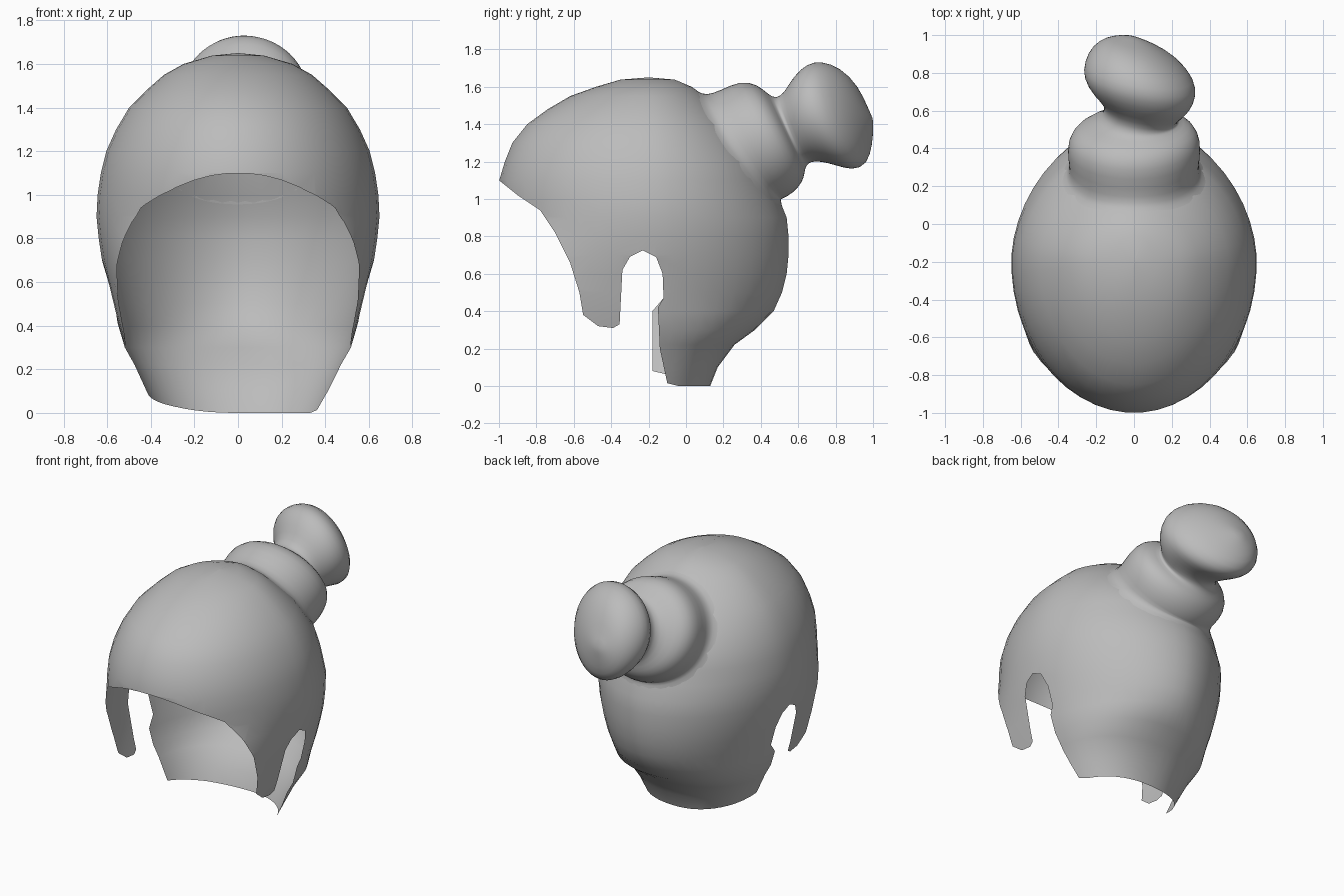
import bpy, bmesh, math
from mathutils import Vector
from mathutils.bvhtree import BVHTree

if "Cube" in bpy.data.objects:
    bpy.data.objects.remove(bpy.data.objects["Cube"])

grey = bpy.data.materials.new("hair_grey")
grey.diffuse_color = (0.5, 0.5, 0.5, 1)
grey.use_nodes = True
grey.node_tree.nodes["Principled BSDF"].inputs["Base Color"].default_value = grey.diffuse_color


def loft(bm, rings, cap_start=None, cap_end=None):
    """Skin closed rings of points, with optional pole caps."""
    vs = [[bm.verts.new(p) for p in r] for r in rings]
    n = len(vs[0])
    for a, b in zip(vs, vs[1:]):
        for i in range(n):
            j = (i + 1) % n
            bm.faces.new((a[i], a[j], b[j], b[i]))
    for pole, ring in ((cap_start, vs[0]), (cap_end, vs[-1])):
        if pole:
            c = bm.verts.new(pole)
            for i in range(n):
                bm.faces.new((ring[i], ring[(i + 1) % n], c))
    bmesh.ops.recalc_face_normals(bm, faces=bm.faces[:])


def finish(bm, name):
    me = bpy.data.meshes.new(name)
    bm.to_mesh(me)
    bm.free()
    me.materials.append(grey)
    ob = bpy.data.objects.new(name, me)
    bpy.context.collection.objects.link(ob)
    for p in me.polygons:
        p.use_smooth = True
    return ob


def inside(poly, y, z):
    hit = False
    for (y1, z1), (y2, z2) in zip(poly, poly[1:] + poly[:1]):
        if (z1 > z) != (z2 > z) and y < (y2 - y1) * (z - z1) / (z2 - z1) + y1:
            hit = not hit
    return hit


# Cap of hair: height, half width, front y, back y
sections = [(1.638, .12, -.35, -.06), (1.6, .25, -.48, .03), (1.55, .34, -.62, .10),
            (1.48, .42, -.74, .18), (1.4, .50, -.85, .27), (1.3, .56, -.93, .35),
            (1.2, .605, -.97, .43), (1.1, .63, -1.0, .47), (1.0, .645, -1.0, .50),
            (.9, .65, -1.0, .54), (.8, .64, -1.05, .55), (.7, .625, -1.14, .55),
            (.6, .60, -1.25, .54), (.5, .575, -1.4, .515), (.4, .55, -1.5, .47),
            (.3, .52, -1.6, .37), (.22, .475, -1.6, .26), (.1, .42, -1.3, .17),
            (0, .37, -1.0, .13)]
YC, SEG = -0.2, 48


def head_ring(z, w, front, back):
    pts = []
    for i in range(SEG):
        a = 2 * math.pi * (i + .5) / SEG
        c, s = math.cos(a), math.sin(a)
        e = 1 if s < 0 else 2 / (1.85 if z > .35 else 2.15)
        depth = back - YC if s > 0 else YC - front
        pts.append((math.copysign(abs(c) ** e, c) * w,
                    YC + math.copysign(abs(s) ** e, s) * depth, z))
    return pts


bm = bmesh.new()
loft(bm, [head_ring(*s) for s in sections], cap_start=(0, YC, 1.65))
shell = BVHTree.FromBMesh(bm)

# Face opening, sideburns and ear notches, as side outlines (y, z)
hairline = [(-1.8, 1.12), (-1.0, 1.1), (-.9, 1.02), (-.78, .94), (-.7, .82), (-.62, .66),
            (-.57, .5), (-.55, .38), (-.47, .32), (-.39, .31), (-.355, .33), (-.34, .62),
            (-.3, .69), (-.23, .725), (-.16, .69), (-.125, .6), (-.12, .47)]
nape = {1: [(-.15, .42), (-.14, .2), (-.1, .015), (0, -.01), (0, -.1), (-1.8, -.1)],
        -1: [(-.18, .4), (-.18, .08), (-.05, .05), (.05, .025), (.13, 0), (.2, -.1),
             (-1.8, -.1)]}
bmesh.ops.bisect_plane(bm, geom=bm.verts[:] + bm.edges[:] + bm.faces[:],
                       plane_co=(0, 0, 0), plane_no=(1, 0, 0))
for side, tail in nape.items():
    outline = hairline + tail
    for p, q in zip(outline, outline[1:]):
        lo = [min(p[k], q[k]) - .005 for k in (0, 1)]
        hi = [max(p[k], q[k]) + .005 for k in (0, 1)]
        faces = []
        for f in bm.faces:
            ys = [v.co.y for v in f.verts]
            zs = [v.co.z for v in f.verts]
            if (f.calc_center_median().x * side > 0 and max(ys) > lo[0] and min(ys) < hi[0]
                    and max(zs) > lo[1] and min(zs) < hi[1]):
                faces.append(f)
        if faces:
            geom = faces + list({e for f in faces for e in f.edges}) \
                + list({v for f in faces for v in f.verts})
            bmesh.ops.bisect_plane(bm, geom=geom, dist=1e-5, plane_co=(0, p[0], p[1]),
                                   plane_no=(0, q[1] - p[1], p[0] - q[0]))
doomed = []
mid, up, axis = Vector((0, .28, 1.26)), Vector((0, -.56, .83)), Vector((0, .83, .56))
for f in bm.faces:
    c = f.calc_center_median()
    r = (c.x / .33) ** 2 + ((c - mid).dot(up) / .338) ** 2
    # Hollow passage into the bun, plus everything inside the side outline
    if (r < .6 and c.y > -.1 and c.z > .8) or \
            inside(hairline + nape[1 if c.x > 0 else -1], c.y, c.z):
        doomed.append(f)
bmesh.ops.delete(bm, geom=doomed, context='FACES')
finish(bm, "hair_cap")

# Bun: top y, top z, bottom y, bottom z, half width, x offset, sideways skew
bun = [(.18, 1.58, .51, .995, .35, 0, 0), (.29, 1.635, .575, 1.03, .355, 0, 0),
       (.38, 1.615, .625, 1.09, .315, .01, 0), (.44, 1.56, .635, 1.14, .24, .02, 0),
       (.48, 1.535, .64, 1.18, .19, .03, -.08), (.53, 1.57, .67, 1.20, .20, .05, -.17),
       (.58, 1.66, .72, 1.20, .26, .04, -.17), (.65, 1.725, .80, 1.18, .30, .03, -.17),
       (.72, 1.74, .89, 1.15, .295, .03, -.17), (.82, 1.705, .965, 1.18, .235, .01, -.17),
       (.91, 1.615, .99, 1.28, .15, -.01, -.17), (.965, 1.5, 1.0, 1.37, .07, -.03, -.1)]


def bun_ring(ty, tz, by, bz, w, ox, skew):
    pts = []
    for i in range(32):
        a = 2 * math.pi * i / 32
        x, t = math.cos(a) * w, math.sin(a)
        pts.append((x + ox, (ty + by) / 2 + t * (ty - by) / 2 + skew * x,
                    (tz + bz) / 2 + t * (tz - bz) / 2))
    return pts


def seat_ring(scale, lift):
    """Ring resting on the cap, so the bun flows out of it."""
    pts = []
    for p in bun_ring(.09, 1.54, .47, .98, .335, 0, 0):
        p = mid + (Vector(p) - mid) * scale
        hit = shell.ray_cast(p + axis, -axis)[0]
        pts.append((hit or p) + axis * lift)
    return pts


bm = bmesh.new()
loft(bm, [seat_ring(1.14, .001), seat_ring(1.01, .008)] + [bun_ring(*r) for r in bun],
     cap_end=(-.03, 1.0, 1.43))
ob = finish(bm, "hair_bun")
ob.modifiers.new("rounding", 'SUBSURF').levels = 1
ob.modifiers["rounding"].render_levels = 1
